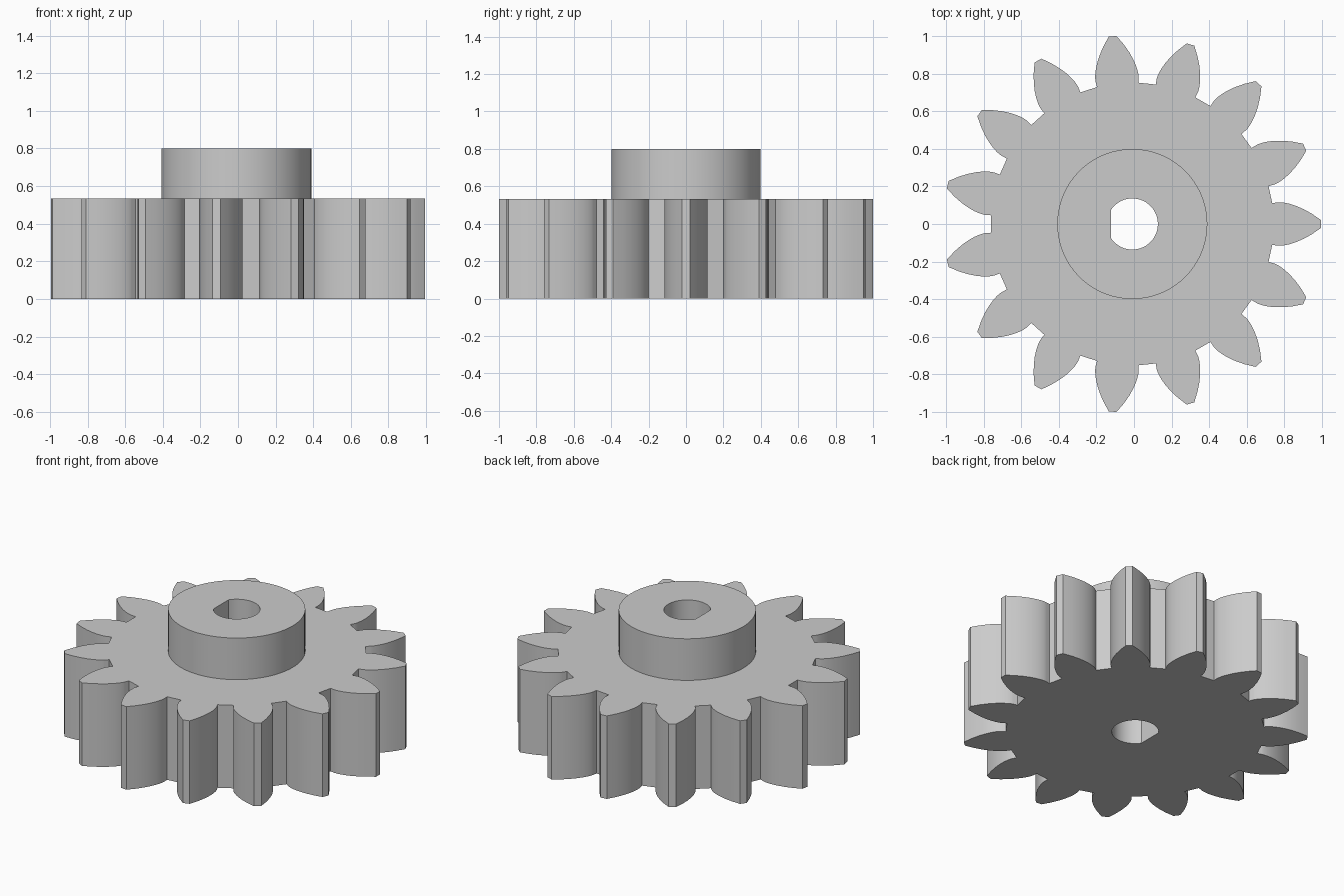
import bpy
import bmesh
from math import acos, cos, pi, radians, sin, sqrt, tan

cube = bpy.data.objects.get("Cube")
if cube:
    bpy.data.objects.remove(cube, do_unlink=True)

# Gear proportions
TEETH = 15
TIP_R, ROOT_R = 1.0035, 0.752
PITCH_R = TIP_R * TEETH / (TEETH + 2)
PRESSURE = radians(28)
BASE_R = PITCH_R * cos(PRESSURE)
HUB_R, BORE_R, BORE_FLAT = 0.399, 0.136, 0.112
DISC_TOP, HUB_TOP = 0.533, 0.8
CENTRE_X = -0.009
FLANK_STEPS = 8


def polar(r, a):
    return (CENTRE_X + r * cos(a), r * sin(a))


def half_angle(r):
    """Half the angular tooth thickness at radius r on an involute flank."""
    def inv(a):
        return tan(a) - a
    return pi / (2 * TEETH) + inv(PRESSURE) - inv(acos(min(1, BASE_R / r)))


# Tooth outline: radial foot, then involute flank up to a narrow flat tip
flank = [(ROOT_R, half_angle(BASE_R))]
roll_max = sqrt((TIP_R / BASE_R) ** 2 - 1)
for i in range(FLANK_STEPS + 1):
    r = BASE_R * sqrt(1 + (roll_max * i / FLANK_STEPS) ** 2)
    flank.append((r, half_angle(r)))

outline = []
for t in range(TEETH):
    mid = 2 * pi * t / TEETH
    outline += [polar(r, mid - a) for r, a in flank]
    outline += [polar(r, mid + a) for r, a in reversed(flank)]

# Round hub and D-shaped bore, with the flat towards -x
hub = [polar(HUB_R, 2 * pi * i / 72) for i in range(72)]
sweep = pi - acos(BORE_FLAT / BORE_R)
bore = [polar(BORE_R, sweep * (i / 20 - 1)) for i in range(41)]

bm = bmesh.new()


def ring(points, z):
    return [bm.verts.new((x, y, z)) for x, y in points]


def cap(outer, inner, z):
    """Flat face between two closed outlines."""
    edges = []
    for points in (outer, inner):
        verts = ring(points, z)
        edges += [bm.edges.new((v, verts[i - 1])) for i, v in enumerate(verts)]
    bmesh.ops.triangle_fill(bm, edges=edges, use_beauty=True, normal=(0, 0, 1))


def wall(points, z0, z1):
    """Upright wall along a closed outline."""
    low, high = ring(points, z0), ring(points, z1)
    for i in range(len(points)):
        bm.faces.new((low[i - 1], low[i], high[i], high[i - 1]))


# Toothed disc, raised hub and through bore as one solid
cap(outline, bore, 0)
cap(outline, hub, DISC_TOP)
cap(hub, bore, HUB_TOP)
wall(outline, 0, DISC_TOP)
wall(hub, DISC_TOP, HUB_TOP)
wall(bore, 0, HUB_TOP)
bmesh.ops.remove_doubles(bm, verts=bm.verts[:], dist=0.0001)
bmesh.ops.recalc_face_normals(bm, faces=bm.faces[:])

mesh = bpy.data.meshes.new("spur_gear_with_hub")
bm.to_mesh(mesh)
bm.free()
gear = bpy.data.objects.new("spur_gear_with_hub", mesh)
bpy.context.collection.objects.link(gear)

# Plain grey material
grey = bpy.data.materials.new("plain_grey")
grey.use_nodes = True
colour = (0.6, 0.6, 0.6, 1)
grey.diffuse_color = colour
for node in grey.node_tree.nodes:
    if node.type == 'BSDF_PRINCIPLED':
        node.inputs["Base Color"].default_value = colour
mesh.materials.append(grey)

# Smooth flanks and cylinders, crisp rims
bpy.ops.object.select_all(action='DESELECT')
gear.select_set(True)
bpy.context.view_layer.objects.active = gear
bpy.ops.object.shade_smooth_by_angle(angle=radians(25))
